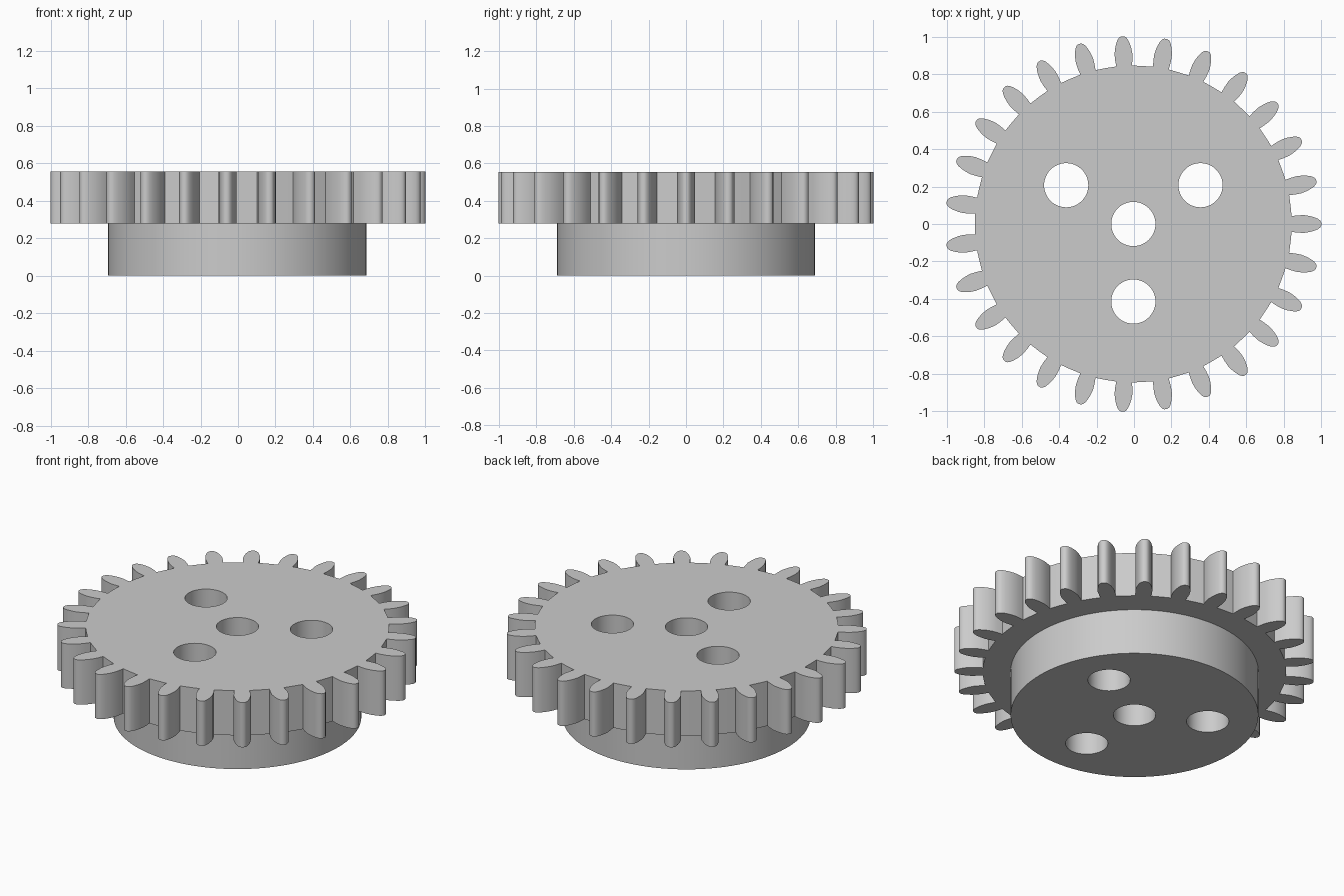
import bpy, bmesh
from math import sin, cos, pi, radians

if "Cube" in bpy.data.objects:
    bpy.data.objects.remove(bpy.data.objects["Cube"])

TEETH = 27
CX = -0.0035          # gear axis
ROOT, HUB, BORE, BOLT = 0.845, 0.69, 0.118, 0.414
HUB_TOP, GEAR_TOP = 0.28, 0.555

grey = bpy.data.materials.new("plain grey")
grey.use_nodes = True
colour = (0.6, 0.6, 0.6, 1)
grey.diffuse_color = colour
grey.node_tree.nodes["Principled BSDF"].inputs["Base Color"].default_value = colour


def circle(x, y, r, n):
    return [(x + r * cos(2 * pi * i / n), y + r * sin(2 * pi * i / n)) for i in range(n)]


def gear_outline():
    # radius and half width of one tooth, from root to tip
    flank = [(ROOT, .042), (.875, .046), (.91, .0475), (.94, .043),
             (.965, .036), (.985, .028), (.998, .018), (1.0035, .008)]
    tooth = [(r, -w) for r, w in flank] + [(r, w) for r, w in reversed(flank)]
    points = []
    for i in range(TEETH):
        a = 2 * pi * i / TEETH
        points += [(r * cos(a) - w * sin(a), r * sin(a) + w * cos(a)) for r, w in tooth]
        # middle of the gap between teeth
        b = a + pi / TEETH
        points.append((ROOT * cos(b), ROOT * sin(b)))
    return points


# shaft bore and three bolt holes
holes = [circle(0, 0, BORE, 48)]
for deg in (30, 150, 270):
    a = radians(deg)
    holes.append(circle(BOLT * cos(a), BOLT * sin(a), BORE, 48))


def plate(name, outline, bottom, top):
    """Extrude an outline, pierced by the holes, between two heights."""
    curve = bpy.data.curves.new(name, 'CURVE')
    curve.dimensions = '2D'
    curve.fill_mode = 'BOTH'
    curve.extrude = (top - bottom) / 2
    for ring in [outline] + holes:
        spline = curve.splines.new('POLY')
        spline.points.add(len(ring) - 1)
        for p, (x, y) in zip(spline.points, ring):
            p.co = (x + CX, y, 0, 1)
        spline.use_cyclic_u = True
    temp = bpy.data.objects.new(name, curve)
    bpy.context.collection.objects.link(temp)
    bpy.context.view_layer.update()
    mesh = bpy.data.meshes.new_from_object(temp.evaluated_get(bpy.context.evaluated_depsgraph_get()))
    bpy.data.objects.remove(temp)

    # weld caps to walls
    bm = bmesh.new()
    bm.from_mesh(mesh)
    bmesh.ops.remove_doubles(bm, verts=bm.verts, dist=0.0005)
    bmesh.ops.translate(bm, verts=bm.verts, vec=(0, 0, (top + bottom) / 2))
    bmesh.ops.recalc_face_normals(bm, faces=bm.faces)
    bm.to_mesh(mesh)
    bm.free()
    mesh.materials.clear()
    mesh.materials.append(grey)

    obj = bpy.data.objects.new(name, mesh)
    bpy.context.collection.objects.link(obj)
    bpy.ops.object.select_all(action='DESELECT')
    obj.select_set(True)
    bpy.context.view_layer.objects.active = obj
    bpy.ops.object.shade_smooth_by_angle(angle=radians(30))
    return obj


plate("toothed_wheel", gear_outline(), HUB_TOP, GEAR_TOP)
plate("hub", circle(0, 0, HUB, 128), 0, HUB_TOP)
